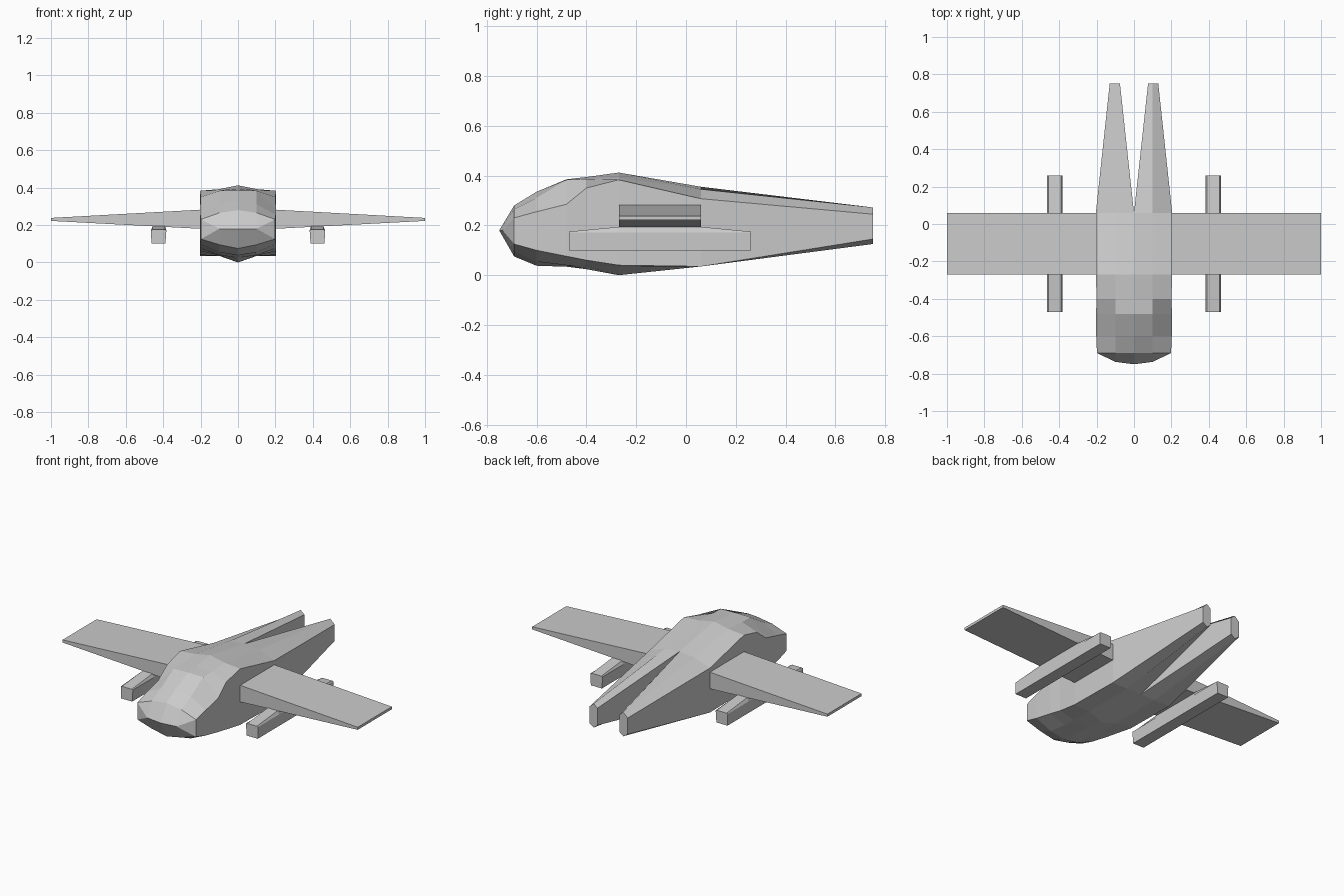
import bpy, bmesh

if "Cube" in bpy.data.objects:
    bpy.data.objects.remove(bpy.data.objects["Cube"])


def make_object(name, rings, cap_start=True, cap_end=True, mirror=True):
    """Bridge a list of equal-length closed rings into a flat-shaded solid."""
    bm = bmesh.new()
    loops = [[bm.verts.new(p) for p in ring] for ring in rings]
    n = len(loops[0])
    for a, b in zip(loops, loops[1:]):
        for i in range(n):
            j = (i + 1) % n
            # leave the centre plane open where the halves meet
            if all(abs(v.co.x) < 1e-5 for v in (a[i], a[j], b[j], b[i])):
                continue
            bm.faces.new((a[i], a[j], b[j], b[i]))
    if cap_start:
        bm.faces.new(loops[0])
    if cap_end:
        bm.faces.new(loops[-1])
    bmesh.ops.remove_doubles(bm, verts=bm.verts, dist=0.0005)
    bmesh.ops.recalc_face_normals(bm, faces=bm.faces)
    # make sure the outermost face points outwards
    side = max(bm.faces, key=lambda f: f.calc_center_median().x)
    if side.normal.x < 0:
        bmesh.ops.reverse_faces(bm, faces=bm.faces)
    mesh = bpy.data.meshes.new(name)
    bm.to_mesh(mesh)
    bm.free()
    obj = bpy.data.objects.new(name, mesh)
    bpy.context.collection.objects.link(obj)
    if mirror:
        mod = obj.modifiers.new("Mirror", 'MIRROR')
        mod.use_axis[0] = True
        mod.merge_threshold = 0.0005
    return obj


# Fuselage: y, side width, then heights of top centre, top mid, upper corner,
# lower corner, bottom mid, bottom centre
stations = [
    (-0.69, 0.198, 0.28, 0.265, 0.23, 0.125, 0.095, 0.075),
    (-0.60, 0.202, 0.335, 0.31, 0.255, 0.10, 0.055, 0.038),
    (-0.48, 0.203, 0.385, 0.383, 0.285, 0.076, 0.04, 0.034),
    (-0.40, 0.200, 0.394, 0.386, 0.35, 0.06, 0.038, 0.024),
    (-0.27, 0.204, 0.412, 0.392, 0.383, 0.04, 0.035, 0.0),
    (0.06, 0.204, 0.355, 0.345, 0.307, 0.035, 0.035, 0.035),
]
nose = [(0, -0.75, 0.18)] + [(0.1, -0.737, 0.18)] * 5 + [(0, -0.75, 0.18)]
rings = [nose]
for y, w, tc, tm, uc, lc, bmid, bc in stations:
    rings.append([(0, y, tc), (0.1, y, tm), (w, y, uc), (w, y, 0.18),
                  (w, y, lc), (0.1, y, bmid), (0, y, bc)])
# forked tail end
rings.append([(0.075, 0.75, 0.25), (0.1, 0.75, 0.272), (0.13, 0.75, 0.245),
              (0.13, 0.75, 0.19), (0.13, 0.75, 0.145), (0.1, 0.75, 0.125),
              (0.075, 0.75, 0.145)])
make_object("fuselage", rings, cap_start=False)


# Wings: tapered in thickness only
def wing_ring(x, low, high):
    return [(x, -0.27, low), (x, 0.06, low), (x, 0.06, high), (x, -0.27, high)]


make_object("wing", [wing_ring(0.2, 0.18, 0.282), wing_ring(1.0, 0.222, 0.238)])


# Underwing pods: slab with sloped ends rising to a narrower mounting top
def pod_ring(y, top, inset):
    return [(0.388, y, 0.1), (0.463, y, 0.1), (0.465, y, 0.172),
            (0.465 - inset, y, top), (0.383 + inset, y, top), (0.383, y, 0.172)]


make_object("underwing_pod", [
    pod_ring(-0.47, 0.175, 0.008), pod_ring(-0.27, 0.194, 0.008),
    pod_ring(0.06, 0.194, 0.008), pod_ring(0.26, 0.175, 0.008)])
